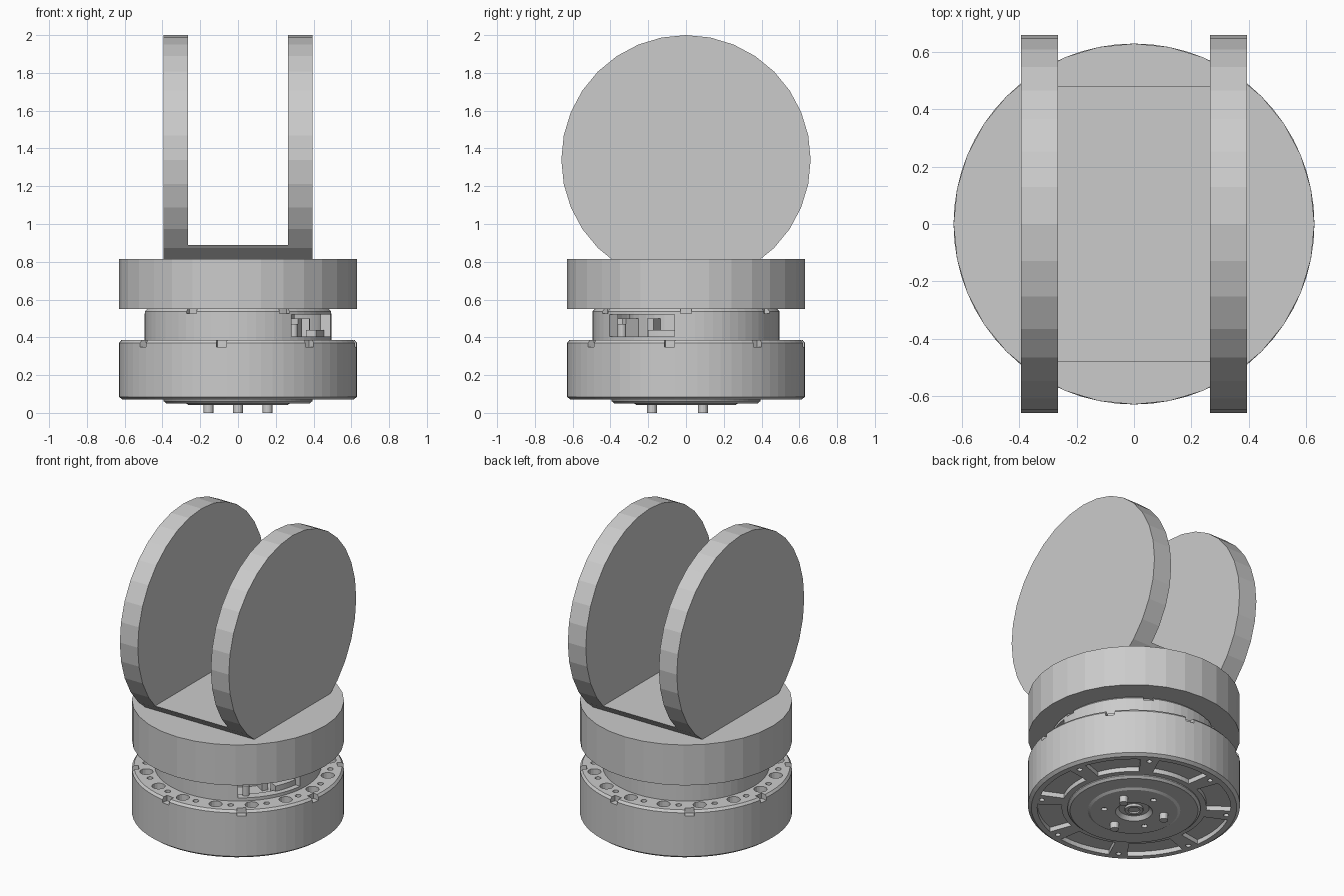
import bpy, bmesh
from math import sin, cos, radians, pi
from mathutils import Vector, Matrix

if "Cube" in bpy.data.objects:
    bpy.data.objects.remove(bpy.data.objects["Cube"])


def finish(bm, name):
    bmesh.ops.recalc_face_normals(bm, faces=bm.faces[:])
    me = bpy.data.meshes.new(name)
    bm.to_mesh(me)
    bm.free()
    ob = bpy.data.objects.new(name, me)
    bpy.context.collection.objects.link(ob)
    return ob


def lathe(name, profile, sides=64, closed=False):
    """Revolve an (r, z) profile about z; open profiles start and end on a flat cap."""
    bm = bmesh.new()
    rings = [[bm.verts.new((r * cos(2 * pi * k / sides), r * sin(2 * pi * k / sides), z))
              for k in range(sides)] for r, z in profile]
    pairs = list(zip(rings, rings[1:]))
    if closed:
        pairs.append((rings[-1], rings[0]))
    for a, b in pairs:
        for k in range(sides):
            n = (k + 1) % sides
            bm.faces.new((a[k], a[n], b[n], b[k]))
    if not closed:
        bm.faces.new(rings[0])
        bm.faces.new(rings[-1])
    return finish(bm, name)


def add_sector(bm, r0, r1, a0, a1, z0, z1, steps=8):
    """Block following an arc, angles in degrees."""
    angs = [radians(a0 + (a1 - a0) * i / steps) for i in range(steps + 1)]
    pts = [(r1 * cos(a), r1 * sin(a)) for a in angs]
    pts += [(r0 * cos(a), r0 * sin(a)) for a in reversed(angs)]
    add_prism(bm, [(x, y, z0) for x, y in pts], (0, 0, z1 - z0))


def add_prism(bm, pts, offset):
    lo = [bm.verts.new(p) for p in pts]
    hi = [bm.verts.new(Vector(p) + Vector(offset)) for p in pts]
    bm.faces.new(lo)
    bm.faces.new(hi)
    for i in range(len(lo)):
        j = (i + 1) % len(lo)
        bm.faces.new((lo[i], lo[j], hi[j], hi[i]))


def add_peg(bm, dist, ang, radius, z0, z1, sides=16):
    a = radians(ang)
    bmesh.ops.create_cone(bm, cap_ends=True, segments=sides, radius1=radius, radius2=radius,
                          depth=z1 - z0,
                          matrix=Matrix.Translation((dist * cos(a), dist * sin(a), (z0 + z1) / 2)))


def cut(target, bm):
    cutter = finish(bm, "cutter")
    cutter.hide_render = True
    mod = target.modifiers.new("cut", 'BOOLEAN')
    mod.operation = 'DIFFERENCE'
    mod.solver = 'EXACT'
    mod.object = cutter
    bpy.context.view_layer.objects.active = target
    bpy.ops.object.modifier_apply(modifier=mod.name)
    bpy.data.objects.remove(cutter)


# Lower housing: hole ring and rim notches above, window pockets below
housing = lathe("lower_housing", [(0.39, 0.07), (0.61, 0.07), (0.63, 0.085), (0.63, 0.37),
                                  (0.618, 0.385), (0.3, 0.385)])
c = bmesh.new()
for k in range(8):
    mid = 37 + 45 * k
    add_sector(c, 0.43, 0.575, mid - 17, mid + 17, 0.05, 0.1)
    add_peg(c, 0.555, mid + 22.5, 0.016, 0.05, 0.1)
    add_sector(c, 0.59, 0.66, mid - 2.5, mid + 2.5, 0.35, 0.4, 2)
for k in range(16):
    a = 37 + 22.5 * k
    add_peg(c, 0.55, a + 6.5, 0.04, 0.34, 0.4)
    add_peg(c, 0.55, a + 16, 0.018, 0.34, 0.4, 12)
cut(housing, c)

# Bottom hub with stepped face and recessed shaft
hub = lathe("bottom_hub", [(0.38, 0.08), (0.395, 0.075), (0.395, 0.063), (0.38, 0.05),
                           (0.275, 0.05), (0.26, 0.041), (0.11, 0.041), (0.09, 0.065),
                           (0.055, 0.065), (0.055, 0.05), (0.035, 0.05), (0.035, 0.06)])
c = bmesh.new()
for k in range(3):
    add_peg(c, 0.18, 90 + 120 * k, 0.018, 0.03, 0.06)
cut(hub, c)

# Three mounting pins
bm = bmesh.new()
for k in range(3):
    add_peg(bm, 0.18, 30 + 120 * k, 0.026, 0.0, 0.05)
finish(bm, "mounting_pins")

# Upper collar wall with notches and side opening
collar = lathe("upper_collar", [(0.44, 0.38), (0.495, 0.38), (0.495, 0.537), (0.483, 0.55),
                                (0.44, 0.55)], closed=True)
c = bmesh.new()
for k in range(6):
    add_sector(c, 0.465, 0.53, 60 * k - 3.5, 60 * k + 3.5, 0.525, 0.57, 2)
cut(collar, c)
c = bmesh.new()
add_sector(c, 0.41, 0.55, -55, -7, 0.405, 0.52)
cut(collar, c)

# Inner core, fins, ledge and terminal seen through the opening
lathe("inner_core", [(0.3, 0.38), (0.3, 0.55)], 32)
bm = bmesh.new()
for k in range(12):
    add_sector(bm, 0.29, 0.38, 30 * k - 3, 30 * k + 3, 0.38, 0.5, 2)
finish(bm, "core_fins")
bm = bmesh.new()
add_sector(bm, 0.4, 0.46, -26, -6, 0.38, 0.44)
add_peg(bm, 0.45, -49, 0.022, 0.38, 0.47)
finish(bm, "terminal_block")

# Turntable disc
lathe("turntable", [(0.63, 0.55), (0.63, 0.815)], 32)


# Yoke: two round cheeks and a floor, all slices of the same 32-sided disc
def disc_slice(name, x0, x1, top):
    bm = bmesh.new()
    add_prism(bm, [(x0, 0.66 * sin(2 * pi * k / 32), 1.34 + 0.66 * cos(2 * pi * k / 32))
                   for k in range(32)], (x1 - x0, 0, 0))
    for z, normal in ((0.815, (0, 0, -1)), (top, (0, 0, 1))):
        bmesh.ops.bisect_plane(bm, geom=bm.verts[:] + bm.edges[:] + bm.faces[:],
                               plane_co=(0, 0, z), plane_no=normal, clear_outer=True)
        bmesh.ops.holes_fill(bm, edges=[e for e in bm.edges if e.is_boundary], sides=0)
    return finish(bm, name)


disc_slice("left_cheek", -0.395, -0.265, 2.1)
disc_slice("right_cheek", 0.265, 0.395, 2.1)
disc_slice("yoke_floor", -0.265, 0.265, 0.89)
